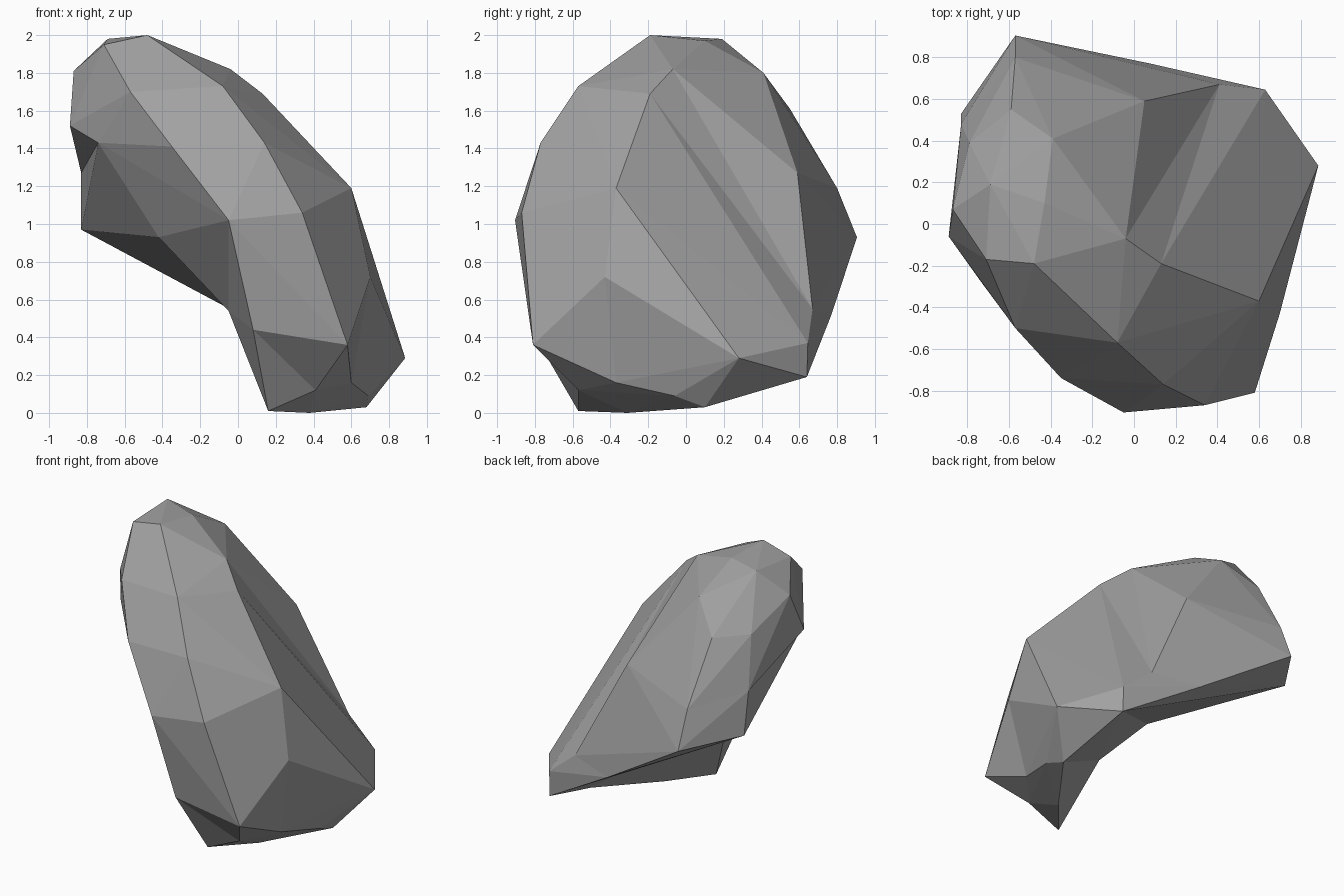
import bpy
import bmesh
from mathutils import Vector

default_cube = bpy.data.objects.get("Cube")
if default_cube:
    bpy.data.objects.remove(default_cube, do_unlink=True)

# One plain stone colour
stone = bpy.data.materials.new("stone_grey")
stone.use_nodes = True
stone_colour = (0.36, 0.36, 0.36, 1.0)
stone.diffuse_color = stone_colour
stone.node_tree.nodes["Principled BSDF"].inputs["Base Color"].default_value = stone_colour

HUNDREDTH = 0.01


def faceted_block(name, *corner_groups):
    """Wrap a flat-faced convex block around groups of corners given in hundredths."""
    bm = bmesh.new()
    for group in corner_groups:
        for corner in group:
            bm.verts.new(Vector(corner) * HUNDREDTH)
    hull = bmesh.ops.convex_hull(bm, input=bm.verts[:], use_existing_faces=False)
    # Drop corners that fell inside the block
    inside = {v for v in hull["geom_interior"] if isinstance(v, bmesh.types.BMVert)}
    inside.update(v for v in bm.verts if not v.link_faces)
    bmesh.ops.delete(bm, geom=list(inside), context="VERTS")
    bmesh.ops.recalc_face_normals(bm, faces=bm.faces[:])
    mesh = bpy.data.meshes.new(name)
    bm.to_mesh(mesh)
    bm.free()
    mesh.materials.append(stone)
    block = bpy.data.objects.new(name, mesh)
    bpy.context.scene.collection.objects.link(block)
    return block


# Rounded crown and the top of its chipped front lip
crown = [(-48, -19, 200), (-69, 19, 198), (-43, 10, 197), (-71, -17, 195),
         (-39, 41, 180), (-87, 7, 181), (-79, 39, 163), (-59, 55, 161),
         (-89, -6, 152), (-57, -50, 170)]

# Corners around the crease below the crown
neck = [(-74, -27, 143), (-35, -74, 141), (-83, 48, 127),
        (-57, 80, 119), (5, 59, 127)]

# Flat ridge running down the front
ridge_top = [(-8, -57, 173)]
ridge_middle = [(14, -77, 143), (34, -87, 106)]
ridge_side = [(-5, -90.5, 102)]

# Overhanging back corner and the underside corner beneath the front lip
overhang = [(-57, 90.5, 93), (-83, 53, 97)]
under_lip = [(-42, -37, 93)]

# Shallow groove down the flank, between the two shoulders
inner_shoulder = [(-4, -7, 182)]
outer_shoulder = [(13, -19, 169)]
groove_end = [(41, 67, 55)]
lower_back_edge = [(8, 77, 52)]

# Outer hip and the hollow opposite it on the underside
hip = [(60, -37, 119), (70, -43, 72)]
hollow = [(-5, -41, 54)]

# Lower corners, front and back
front_side_corner = [(8, -82, 44)]
front_corner = [(58, -81, 36)]
outer_corner = [(88.5, 28, 29)]
back_corner_top = [(63, 64.5, 37)]
back_corner = [(63, 64, 19)]

# Small foot that touches the ground
ankle = [(60, -37, 16), (41, -57, 12)]
toe = [(16, -57, 1), (38, -31, 0)]
heel = [(69, -6, 9), (68, 10, 3)]

# Neighbouring blocks share corners, so their facets meet along the creases
faceted_block("crown", crown, neck, ridge_top, ridge_middle, inner_shoulder)
faceted_block("body", neck, ridge_top, ridge_middle, ridge_side, inner_shoulder,
              overhang, under_lip, groove_end, lower_back_edge)
faceted_block("flank_groove", inner_shoulder, outer_shoulder, groove_end,
              ridge_top, hollow)
faceted_block("back_underside", overhang, under_lip, lower_back_edge,
              groove_end, back_corner)
faceted_block("middle_underside", under_lip, ridge_side, hollow, groove_end,
              back_corner)
faceted_block("back_edge", groove_end, lower_back_edge, back_corner_top,
              back_corner)
faceted_block("front_slab", ridge_top, ridge_middle, ridge_side, outer_shoulder,
              hip, front_side_corner, front_corner, ankle, hollow)
faceted_block("back_slab", outer_shoulder, hip, groove_end, outer_corner,
              back_corner_top, back_corner, ankle[:1], heel, hollow)
faceted_block("foot", front_side_corner, ankle, toe, heel, hollow)
